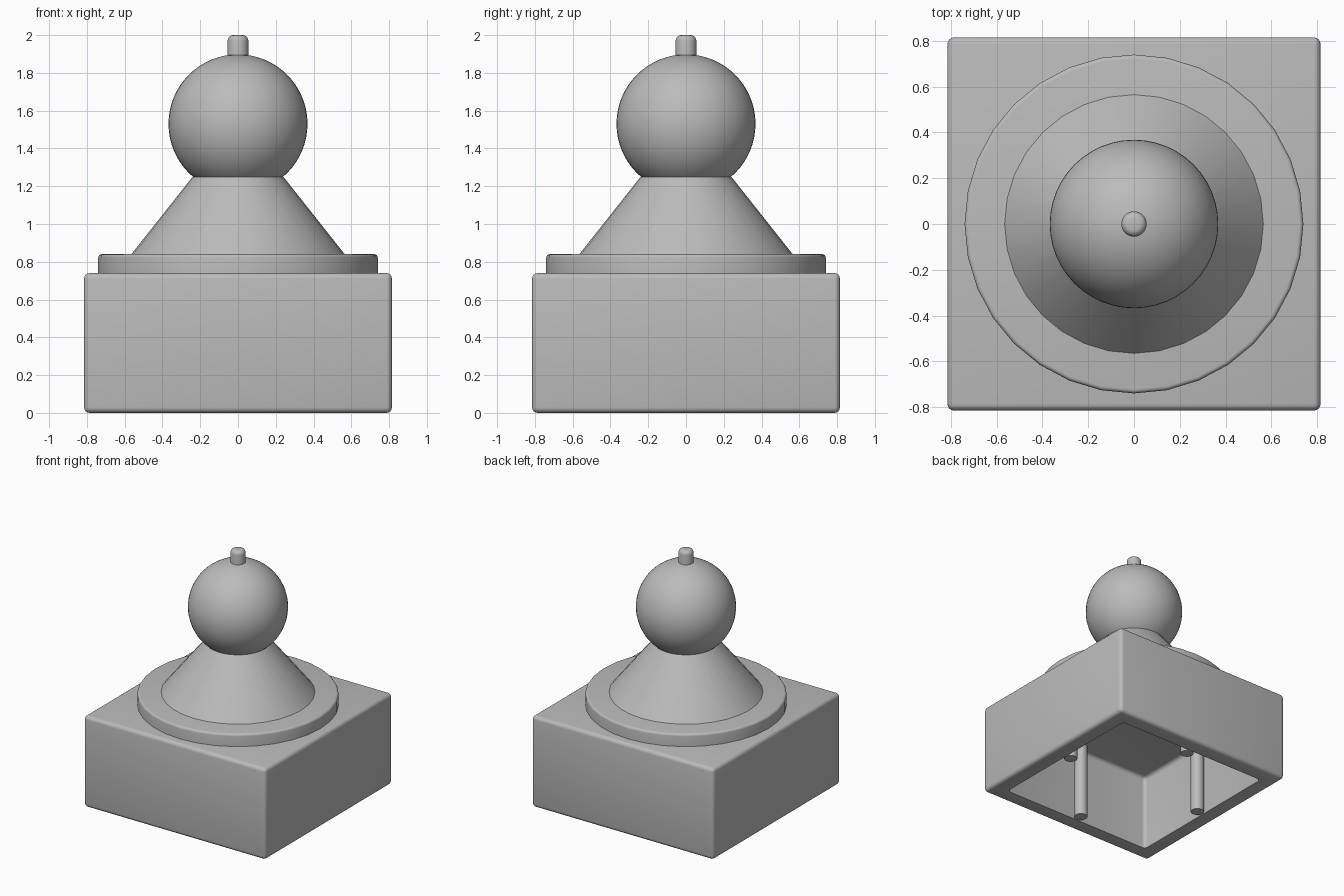
import bpy, bmesh, math
from mathutils import Matrix

cube = bpy.data.objects.get("Cube")
if cube:
    bpy.data.objects.remove(cube)

# Single grey for everything
grey = bpy.data.materials.new("plain_grey")
grey.use_nodes = True
colour = (0.5, 0.5, 0.5, 1)
grey.diffuse_color = colour
grey.node_tree.nodes["Principled BSDF"].inputs["Base Color"].default_value = colour


def finish(bm, name):
    bmesh.ops.recalc_face_normals(bm, faces=bm.faces[:])
    mesh = bpy.data.meshes.new(name)
    bm.to_mesh(mesh)
    bm.free()
    mesh.materials.append(grey)
    obj = bpy.data.objects.new(name, mesh)
    bpy.context.collection.objects.link(obj)
    bpy.ops.object.select_all(action='DESELECT')
    obj.select_set(True)
    bpy.context.view_layer.objects.active = obj
    bpy.ops.object.shade_smooth_by_angle(angle=math.radians(35))
    return obj


def frustum(name, r_low, r_high, z_low, z_high, sides=32, x=0, y=0, round_top=0):
    bm = bmesh.new()
    bmesh.ops.create_cone(
        bm, cap_ends=True, segments=sides, radius1=r_low, radius2=r_high,
        depth=z_high - z_low,
        matrix=Matrix.Translation((x, y, (z_low + z_high) / 2)))
    if round_top:
        rim = [e for e in bm.edges if all(v.co.z > z_high - 1e-4 for v in e.verts)]
        bmesh.ops.bevel(bm, geom=rim, offset=round_top, segments=4,
                        profile=0.5, affect='EDGES')
    return finish(bm, name)


# Hollow square base, open underneath
half, height, wall, ceiling = 0.815, 0.74, 0.185, 0.62
bm = bmesh.new()
bmesh.ops.create_cube(bm, size=1, matrix=Matrix.Translation((0, 0, height / 2))
                      @ Matrix.Diagonal((2 * half, 2 * half, height, 1)))
outer_edges = bm.edges[:]
bottom = min(bm.faces, key=lambda f: f.calc_center_median().z)
bmesh.ops.inset_region(bm, faces=[bottom], thickness=wall)
rim_edges = set(bottom.edges)
cavity = bmesh.ops.extrude_discrete_faces(bm, faces=[bottom])["faces"][0]
bmesh.ops.translate(bm, verts=cavity.verts[:], vec=(0, 0, ceiling))
inner_edges = {e for v in cavity.verts for e in v.link_edges}
outer_edges = [e for e in outer_edges if e.is_valid]
bmesh.ops.bevel(bm, geom=outer_edges + list(inner_edges), offset=0.03,
                segments=4, profile=0.5, affect='EDGES')
finish(bm, "base_block")

# Posts along the middle of each inner wall
inner = half - wall
for i, (x, y) in enumerate([(1, 0), (0, 1), (-1, 0), (0, -1)]):
    frustum(f"inner_post_{i + 1}", 0.05, 0.05, 0.003, ceiling + 0.02,
            sides=24, x=x * inner, y=y * inner)

# Round plinth and sloping neck
frustum("round_plinth", 0.74, 0.74, height - 0.02, 0.84, round_top=0.018)
frustum("sloping_neck", 0.569, 0.24, 0.835, 1.25)

# Ball with a small peg on top
bm = bmesh.new()
bmesh.ops.create_uvsphere(bm, u_segments=48, v_segments=32, radius=0.368,
                          matrix=Matrix.Translation((0, 0, 1.53)))
finish(bm, "ball")
frustum("top_peg", 0.055, 0.055, 1.85, 2.0, round_top=0.03)
